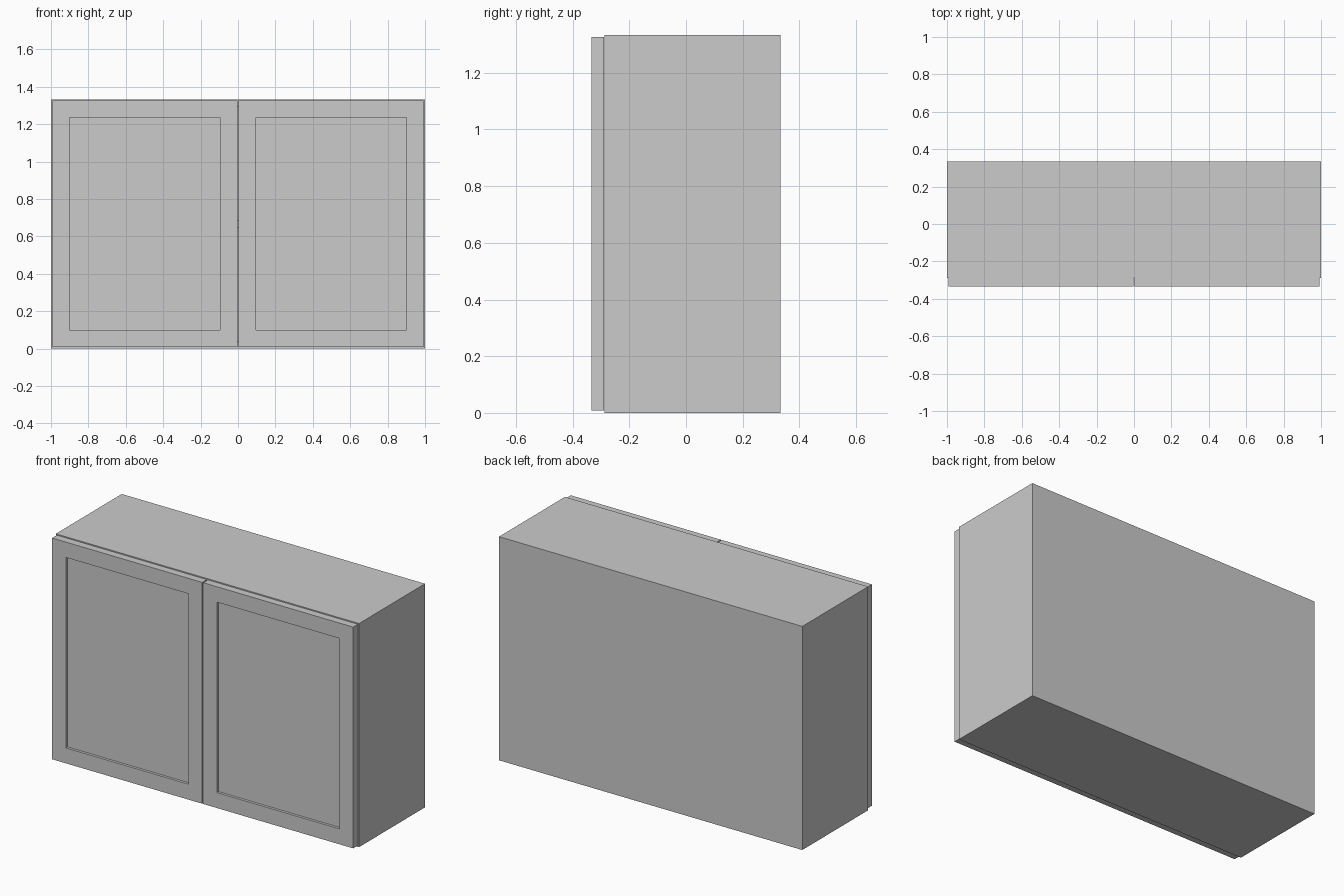
import bpy
import bmesh
from mathutils import Vector

if "Cube" in bpy.data.objects:
    bpy.data.objects.remove(bpy.data.objects["Cube"])

HALF_W, HEIGHT = 1.0, 1.333      # carcass half width and height
FRONT, BACK = -0.288, 0.333      # carcass front and back
DOOR_FRONT = -0.333
T = 0.04                         # board thickness


def board(name, lo, hi, recess=None):
    """Box between two corners; recess=(frame width, depth) sinks a front panel."""
    bm = bmesh.new()
    bmesh.ops.create_cube(bm, size=1)
    lo, hi = Vector(lo), Vector(hi)
    for v in bm.verts:
        v.co = Vector(lo[i] if v.co[i] < 0 else hi[i] for i in range(3))
    if recess:
        bm.normal_update()
        front = min(bm.faces, key=lambda f: f.calc_center_median().y)
        # frame border, then recess walls dropping to the flat panel
        bmesh.ops.inset_region(bm, faces=[front], thickness=recess[0])
        bmesh.ops.inset_region(bm, faces=[front], thickness=0.0005)
        for v in front.verts:
            v.co.y += recess[1]
    mesh = bpy.data.meshes.new(name)
    bm.to_mesh(mesh)
    bm.free()
    obj = bpy.data.objects.new(name, mesh)
    bpy.context.collection.objects.link(obj)
    return obj


# Side panels and shaker doors, mirrored left and right
for label, s in (("left", -1), ("right", 1)):
    x0, x1 = sorted((s * (HALF_W - T), s * HALF_W))
    board(f"{label}_side_panel", (x0, FRONT, 0), (x1, BACK, HEIGHT))
    x0, x1 = sorted((s * 0.003, s * 0.993))
    board(f"{label}_door", (x0, DOOR_FRONT, 0.008), (x1, FRONT - 0.001, 1.327),
          recess=(0.13, 0.015))

# Back panel between the sides
inner = HALF_W - T
board("back_panel", (-inner, BACK - T, 0), (inner, BACK, HEIGHT))

# Horizontal boards: bottom, middle shelf, top
for name, z in (("bottom_panel", 0), ("shelf", 0.647), ("top_panel", HEIGHT - T)):
    board(name, (-inner, FRONT, z), (inner, BACK - T, z + T))
